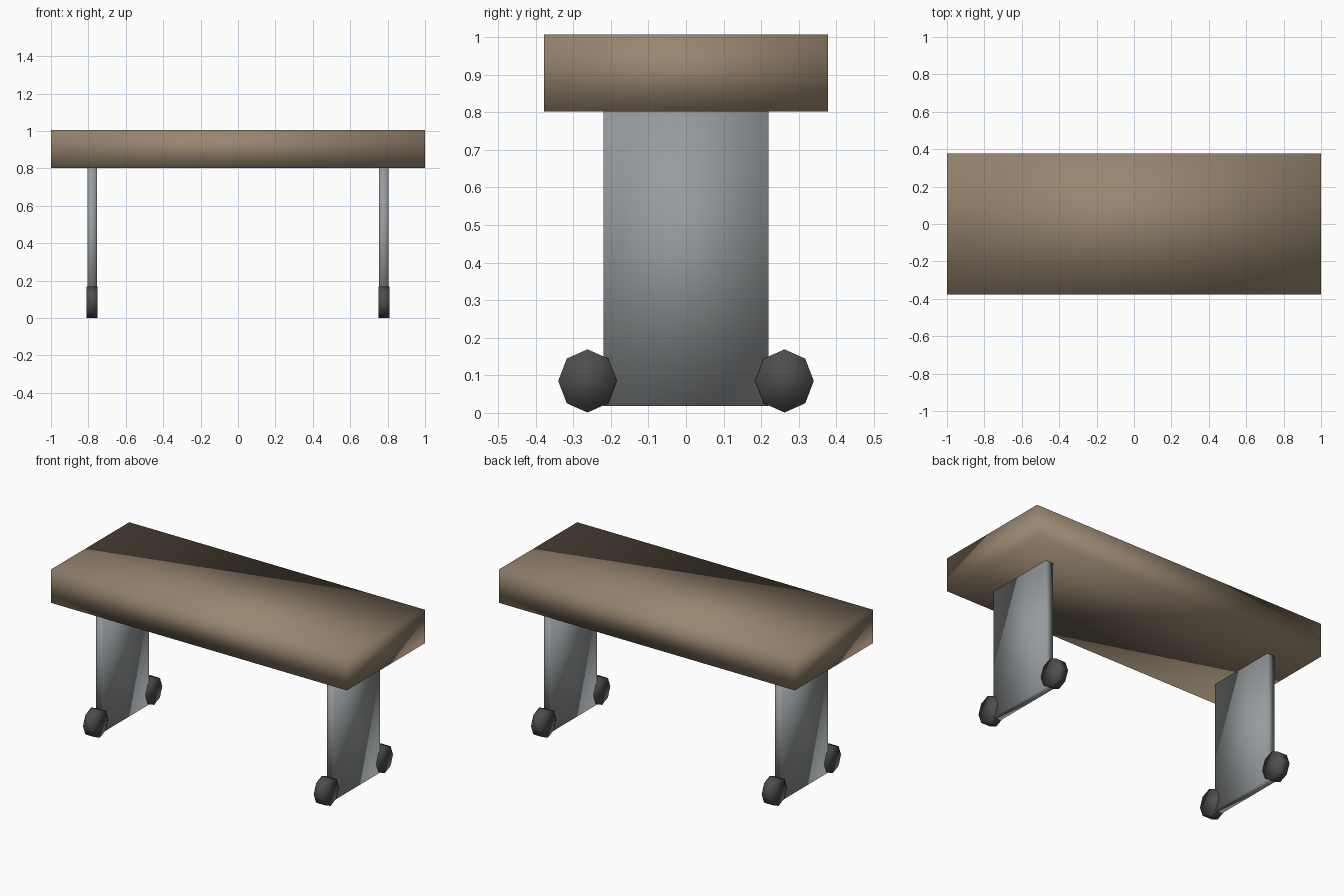
import bpy
import math

old = bpy.data.objects.get("Cube")
if old:
    bpy.data.objects.remove(old, do_unlink=True)


def make_material(name, rgb):
    mat = bpy.data.materials.new(name)
    mat.use_nodes = True
    colour = (*rgb, 1.0)
    mat.diffuse_color = colour
    mat.node_tree.nodes["Principled BSDF"].inputs["Base Color"].default_value = colour
    return mat


wood = make_material("brown wood", (0.31, 0.235, 0.16))
metal = make_material("grey metal", (0.31, 0.33, 0.34))
rubber = make_material("dark rubber", (0.075, 0.075, 0.075))


def finish(name, mat):
    obj = bpy.context.object
    obj.name = name
    obj.data.materials.append(mat)
    bpy.ops.object.transform_apply(location=False, rotation=True, scale=True)
    bpy.ops.object.shade_smooth()
    return obj


def box(name, centre, size, mat):
    bpy.ops.mesh.primitive_cube_add(size=1, location=centre)
    bpy.context.object.scale = size
    return finish(name, mat)


def wheel(name, centre, mat):
    # Eight-sided disc with its axle along x and a corner at the top
    bpy.ops.mesh.primitive_cylinder_add(
        vertices=8, radius=1, depth=1, location=centre,
        rotation=(0, math.pi / 2, 0))
    # Local x points up and down after the turn
    bpy.context.object.scale = (0.084, 0.078, 0.06)
    return finish(name, mat)


# Thick table top
box("table_top", (0, 0, 0.904), (2.0, 0.756, 0.204), wood)

# Upright leg panels, each on two wheels
for side, sx in (("left", 1), ("right", -1)):
    x = 0.78 * sx
    box(f"{side}_leg_panel", (x, 0, 0.412), (0.05, 0.44, 0.788), metal)
    for end, sy in (("front", -1), ("back", 1)):
        wheel(f"{side}_{end}_wheel", (x, 0.262 * sy, 0.085), rubber)
